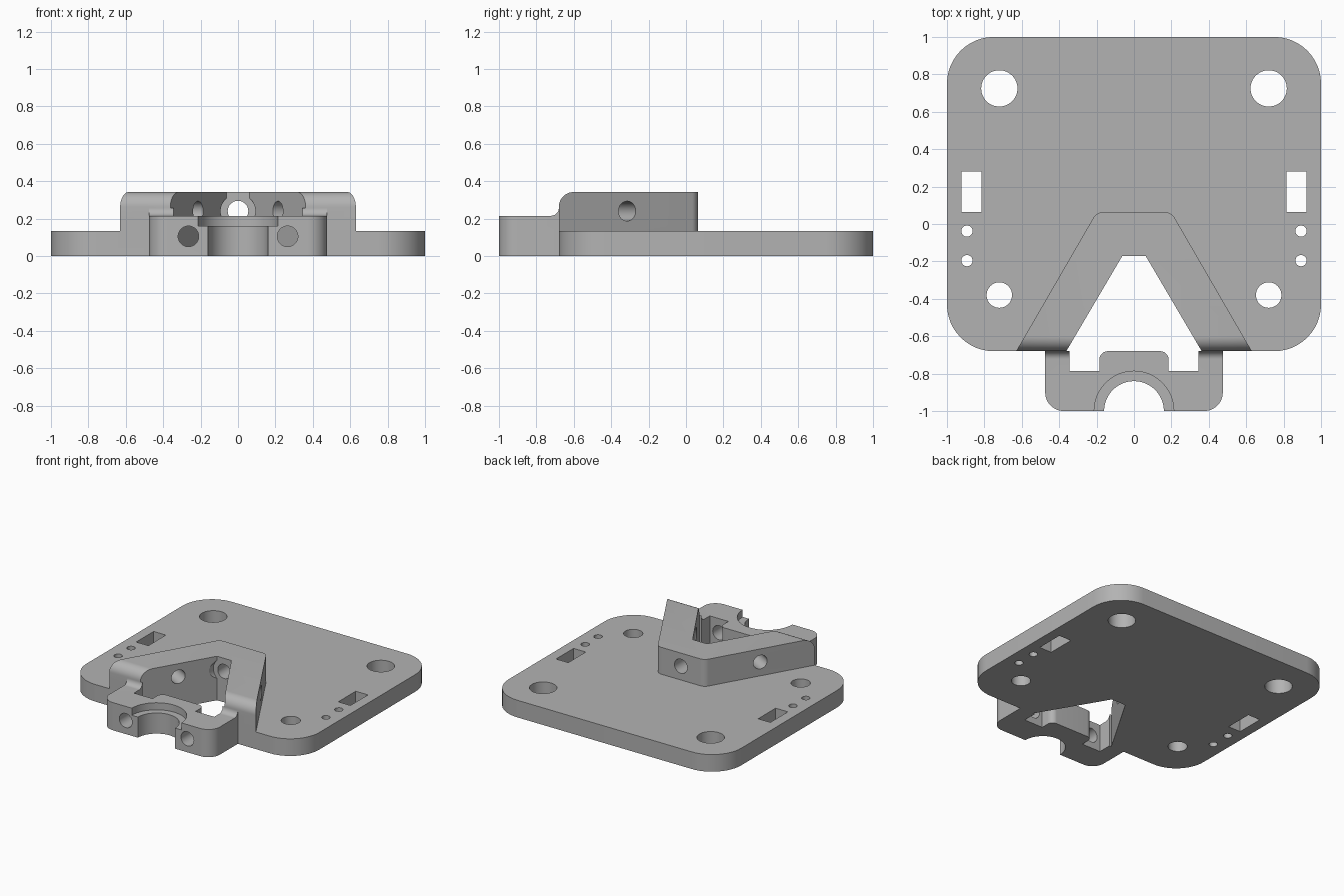
import bpy
import bmesh
import math
from mathutils import Vector

if "Cube" in bpy.data.objects:
    bpy.data.objects.remove(bpy.data.objects["Cube"])

grey = bpy.data.materials.new("plain grey")
grey.use_nodes = True
grey.diffuse_color = (0.45, 0.45, 0.45, 1)
grey.node_tree.nodes["Principled BSDF"].inputs["Base Color"].default_value = (0.45, 0.45, 0.45, 1)


def finish(name, bm):
    bmesh.ops.recalc_face_normals(bm, faces=bm.faces)
    mesh = bpy.data.meshes.new(name)
    bm.to_mesh(mesh)
    bm.free()
    mesh.materials.append(grey)
    obj = bpy.data.objects.new(name, mesh)
    bpy.context.collection.objects.link(obj)
    return obj


def rounded(corners, steps=12):
    """Outline from (u, v, radius) corners, with each corner filleted."""
    out = []
    for i, (u, v, r) in enumerate(corners):
        p = Vector((u, v))
        if r == 0:
            out.append(p)
            continue
        a = (Vector(corners[i - 1][:2]) - p).normalized()
        b = (Vector(corners[(i + 1) % len(corners)][:2]) - p).normalized()
        half = a.angle(b) / 2
        c = p + (a + b).normalized() * (r / math.sin(half))
        start = p + a * (r / math.tan(half)) - c
        end = p + b * (r / math.tan(half)) - c
        sweep = start.angle(end)
        for k in range(steps + 1):
            t = k / steps
            out.append(c + (start * math.sin((1 - t) * sweep) + end * math.sin(t * sweep)) / math.sin(sweep))
    return out


def prism(name, points, lo, hi, axis="z"):
    """Extrude an outline along z (points are x, y) or along x (points are y, z)."""
    bm = bmesh.new()
    place = (lambda p, w: (p[0], p[1], w)) if axis == "z" else (lambda p, w: (w, p[0], p[1]))
    low = [bm.verts.new(place(p, lo)) for p in points]
    high = [bm.verts.new(place(p, hi)) for p in points]
    bm.faces.new(low)
    bm.faces.new(high)
    for i in range(len(points)):
        bm.faces.new((low[i - 1], low[i], high[i], high[i - 1]))
    return finish(name, bm)


def rod(start, end, radius):
    start, end = Vector(start), Vector(end)
    d = end - start
    bm = bmesh.new()
    mat = d.to_track_quat("Z", "Y").to_matrix().to_4x4()
    mat.translation = (start + end) / 2
    bmesh.ops.create_cone(bm, cap_ends=True, segments=48, radius1=radius,
                          radius2=radius, depth=d.length, matrix=mat)
    return finish("hole_cutter", bm)


def combine(target, tool, operation):
    mod = target.modifiers.new(operation, "BOOLEAN")
    mod.operation, mod.solver, mod.object = operation, "EXACT", tool
    bpy.context.view_layer.objects.active = target
    bpy.ops.object.modifier_apply(modifier=mod.name)
    bpy.data.objects.remove(tool)


def box(x0, x1, y0, y1, z0, z1):
    return prism("box_cutter", [(x0, y0), (x1, y0), (x1, y1), (x0, y1)], z0, z1)


FRONT, PLATE_TOP, CLAMP_TOP, TOP = -0.68, 0.133, 0.215, 0.342
BORE_Z = 0.24

# Base plate
mount = prism("mounting_plate", rounded([(-1, FRONT, 0.25), (1, FRONT, 0.25),
                                         (1, 1, 0.25), (-1, 1, 0.25)]), 0, PLATE_TOP)

# V-shaped brace, with a rounded front top edge
brace = prism("brace", rounded([(-0.63, FRONT, 0), (0.63, FRONT, 0),
                                (0.2, 0.063, 0.06), (-0.2, 0.063, 0.06)]), 0.05, TOP)
combine(brace, prism("brace_side", rounded([(FRONT, 0, 0), (0.5, 0, 0), (0.5, TOP, 0),
                                            (FRONT, TOP, 0.08)]), -1, 1, "x"), "INTERSECT")
combine(mount, brace, "UNION")

# Clamp block with two arms and a centre boss
clamp = prism("clamp", rounded([
    (-0.475, -1, 0.1), (0.475, -1, 0.1), (0.475, -0.65, 0), (0.345, -0.65, 0),
    (0.345, -0.785, 0), (0.185, -0.785, 0), (0.185, FRONT, 0.045), (-0.185, FRONT, 0.045),
    (-0.185, -0.785, 0), (-0.345, -0.785, 0), (-0.345, -0.65, 0), (-0.475, -0.65, 0)]),
    0, CLAMP_TOP)
combine(mount, clamp, "UNION")

# Concave fillets where the arms meet the brace
for lo, hi in ((-0.475, -0.345), (0.345, 0.475)):
    fillet = prism("arm_fillet", rounded([(-0.66, 0.15, 0), (-0.66, 0.257, 0), (FRONT, 0.257, 0),
                                          (FRONT, CLAMP_TOP, 0.042), (-0.722, CLAMP_TOP, 0),
                                          (-0.722, 0.15, 0)]), lo, hi, "x")
    combine(mount, fillet, "UNION")

# V opening through brace and plate
combine(mount, prism("v_cutter", [(-0.362, FRONT), (0.362, FRONT), (0.062, -0.17), (-0.062, -0.17)],
                     -0.1, 0.5), "DIFFERENCE")

# Half-round bearing seat with a wider step on top
combine(mount, rod((0, -1, -0.1), (0, -1, 0.5), 0.16), "DIFFERENCE")
combine(mount, rod((0, -1, 0.16), (0, -1, 0.5), 0.213), "DIFFERENCE")

# Bore through the brace tip and its clearance
combine(mount, rod((0, -0.25, BORE_Z), (0, 0.2, BORE_Z), 0.055), "DIFFERENCE")
combine(mount, rod((0, -0.4, BORE_Z), (0, -0.17, BORE_Z), 0.093), "DIFFERENCE")

# Mirrored holes
for s in (-1, 1):
    combine(mount, rod((s * 0.145, -0.465, BORE_Z), (s * 0.485, -0.278, BORE_Z), 0.053), "DIFFERENCE")
    combine(mount, rod((s * 0.265, -1.1, 0.105), (s * 0.265, -0.72, 0.105), 0.055), "DIFFERENCE")
    for x, y, r in ((0.72, 0.725, 0.097), (0.72, -0.38, 0.068), (0.893, -0.038, 0.03), (0.893, -0.196, 0.03)):
        combine(mount, rod((s * x, y, -0.1), (s * x, y, 0.3), r), "DIFFERENCE")
    x0, x1 = sorted((s * 0.816, s * 0.921))
    combine(mount, box(x0, x1, 0.065, 0.28, -0.1, 0.3), "DIFFERENCE")

bpy.ops.object.select_all(action="DESELECT")
mount.select_set(True)
bpy.context.view_layer.objects.active = mount
bpy.ops.object.shade_smooth_by_angle(angle=math.radians(30))
